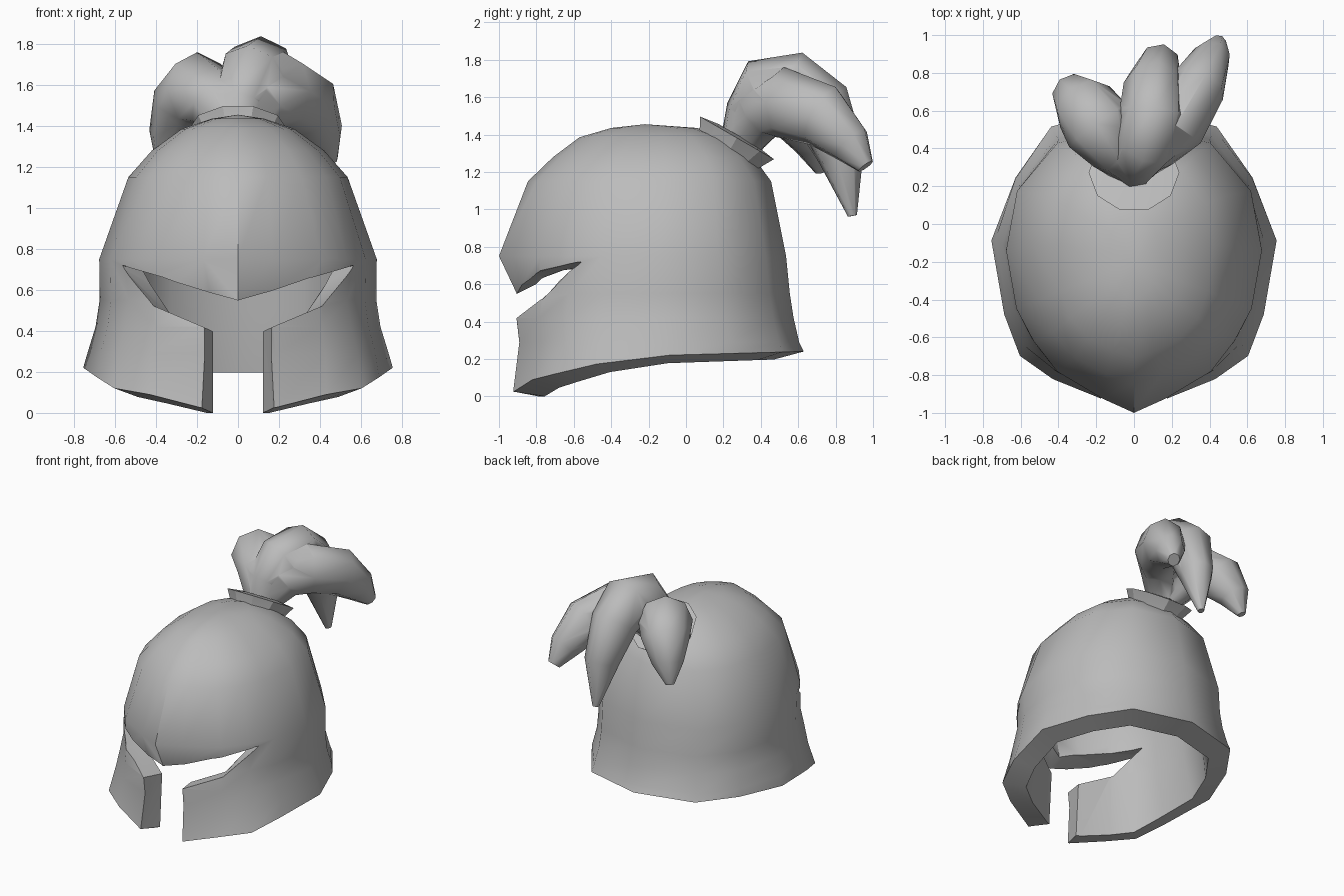
import bpy, bmesh, math
from mathutils import Vector, Matrix

if "Cube" in bpy.data.objects:
    bpy.data.objects.remove(bpy.data.objects["Cube"], do_unlink=True)

grey = bpy.data.materials.new("plain_grey")
grey.use_nodes = True
grey.diffuse_color = (0.5, 0.5, 0.5, 1)
grey.node_tree.nodes["Principled BSDF"].inputs["Base Color"].default_value = (0.5, 0.5, 0.5, 1)


def make(name, bm):
    bmesh.ops.recalc_face_normals(bm, faces=bm.faces)
    mesh = bpy.data.meshes.new(name)
    bm.to_mesh(mesh)
    bm.free()
    mesh.materials.append(grey)
    obj = bpy.data.objects.new(name, mesh)
    bpy.context.collection.objects.link(obj)
    return obj


def smooth(obj, angle):
    bpy.ops.object.select_all(action='DESELECT')
    obj.select_set(True)
    bpy.context.view_layer.objects.active = obj
    bpy.ops.object.shade_smooth_by_angle(angle=math.radians(angle))


def combine(target, other, operation):
    """Apply an exact boolean and drop the second object."""
    mod = target.modifiers.new("combine", 'BOOLEAN')
    mod.operation = operation
    mod.solver = 'EXACT'
    mod.object = other
    bpy.context.view_layer.objects.active = target
    bpy.ops.object.modifier_apply(modifier=mod.name)
    bpy.data.objects.remove(other, do_unlink=True)


def loft(bm, rings, start=None, end=None):
    """Skin closed rings of points; each end closes to a pole or a flat cap."""
    loops = [[bm.verts.new(p) for p in ring] for ring in rings]
    n = len(loops[0])
    for a, b in zip(loops, loops[1:]):
        for i in range(n):
            j = (i + 1) % n
            bm.faces.new((a[i], a[j], b[j], b[i]))
    for loop, pole in ((loops[0], start), (loops[-1], end)):
        if pole is None:
            bm.faces.new(loop)
        else:
            tip = bm.verts.new(pole)
            for i in range(n):
                bm.faces.new((loop[i], loop[(i + 1) % n], tip))


# Helmet shell: half outlines for rim, brow and dome, blended from level to level
outlines = [
    [(0, -1), (.25, -.9), (.57, -.78), (.8, -.63), (.91, -.36),
     (1, .12), (.83, .53), (.58, .86), (0, 1)],
    [(0, -1), (.25, -.9), (.6, -.715), (.785, -.505), (.92, -.28),
     (1, .12), (.915, .53), (.6, .86), (0, 1)],
    [(0, -1), (.27, -.93), (.58, -.8), (.81, -.6), (.93, -.33),
     (1, .12), (.92, .53), (.6, .86), (0, 1)]]


def level(z, front, back, width, blend):
    k = min(int(blend), 1)
    half = [Vector(a).lerp(Vector(b), blend - k) for a, b in zip(outlines[k], outlines[k + 1])]
    plan = half + [Vector((-p.x, p.y)) for p in half[-2:0:-1]]
    mid, depth = (front + back) / 2, (back - front) / 2
    return [Vector((p.x * width, mid + p.y * depth, z)) for p in plan]


def rim_height(y):
    steps = [(-1, 0), (-.93, .02), (-.82, .09), (-.5, .17), (-.1, .22), (.63, .24)]
    for (y0, z0), (y1, z1) in zip(steps, steps[1:]):
        if y <= y1:
            return z0 + (z1 - z0) * (y - y0) / (y1 - y0)
    return steps[-1][1]


outer_levels = [(.29, -.96, .605, .735, .3), (.42, -.98, .575, .695, .5),
                (.55, -.98, .555, .675, .75), (.75, -1, .535, .677, 1),
                (1.15, -.845, .455, .535, 1.9), (1.28, -.71, .36, .42, 2),
                (1.385, -.57, .22, .275, 2), (1.435, -.4, .06, .13, 2)]
inner_levels = [(1.32, -.5, .15, .25, 2), (1.2, -.65, .27, .38, 2), (1.05, -.74, .34, .46, 2),
                (.75, -.83, .385, .54, 1), (.5, -.79, .41, .55, .6)]
rim_out = level(0, -1, .63, .755, 0)
rim_in = level(0, -.82, .47, .61, 0)
for a, b in zip(rim_out, rim_in):
    a.z = rim_height(a.y)
    b.z = max(0, a.z - .043)
outer = [level(*v) for v in outer_levels]
# The brow tucks in below its beak
for column, tuck in ((0, .075), (1, .04), (-1, .04)):
    outer[2][column].y += tuck
bm = bmesh.new()
loft(bm, [level(*v) for v in inner_levels] + [rim_in, rim_out] + outer,
     (0, -.18, 1.39), (0, -.22, 1.455))
helmet = make("helmet_shell", bm)

# Face opening: pairs of outer and inner edge points, stretched through the wall
pairs = [((0, -.9, .55), (0, -.76, .62)), ((.36, -.8, .66), (.29, -.67, .67)),
         ((.575, -.57, .722), (.46, -.46, .69)), ((.43, -.8, .53), (.36, -.67, .5)),
         ((.17, -.93, .42), (.128, -.77, .4)), ((.18, -.93, -.08), (.12, -.77, -.1))]
pairs = [(Vector(a), Vector(b)) for a, b in pairs]
flip = Vector((-1, 1, 1))
pairs += [(a * flip, b * flip) for a, b in pairs[:0:-1]]
bm = bmesh.new()
loft(bm, [[a + (a - b) * 1.3 for a, b in pairs], [a for a, b in pairs],
          [b for a, b in pairs], [b + (b - a) * 1.2 for a, b in pairs]])
bmesh.ops.triangulate(bm, faces=bm.faces)
combine(helmet, make("face_opening_cutter", bm), 'DIFFERENCE')
smooth(helmet, 46)
# Sharp ridge down the middle of the brow
for edge in helmet.data.edges:
    ends = [helmet.data.vertices[i].co for i in edge.vertices]
    if all(abs(p.x) < .001 and p.y < -.84 and p.z < 1.2 for p in ends):
        edge.use_edge_sharp = True

# Collar: tilted ten-sided flared disc
tilt = Matrix.Translation((0, .272, 1.382)) @ Matrix.Rotation(math.radians(-30), 4, 'X')
bm = bmesh.new()
loft(bm, [[tilt @ Vector((r * math.cos(k * math.tau / 10), r * math.sin(k * math.tau / 10), h))
           for k in range(10)] for r, h in ((.17, -.14), (.19, -.085), (.24, 0), (.13, .015))])
smooth(make("plume_collar", bm), 30)


# Plume: three tapering locks that curl backwards and merge at the root
def lock(name, path, width, sides=8):
    pts = [Vector(p[:3]) for p in path]
    run = pts[-1] - pts[0]
    side = Vector((run.y, -run.x, 0)).normalized()
    rings = []
    for i, p in enumerate(pts):
        along = (pts[min(i + 1, len(pts) - 1)] - pts[max(i - 1, 0)]).normalized()
        across = (side - along * side.dot(along)).normalized()
        up = across.cross(along)
        r = path[i][3]
        rings.append([p + across * r * width * math.sin(k * math.tau / sides)
                      + up * r * math.cos(k * math.tau / sides) for k in range(sides)])
    bm = bmesh.new()
    loft(bm, rings)
    bmesh.ops.triangulate(bm, faces=bm.faces)
    return make(name, bm)


plume = lock("plume", [(0, .3, 1.36, .12), (.01, .35, 1.5, .15), (.07, .43, 1.63, .19),
                       (.1, .57, 1.645, .2), (.1, .72, 1.55, .175),
                       (.13, .83, 1.29, .13), (.14, .89, .965, .025)], .9)
left_lock = lock("left_lock", [(.02, .31, 1.37, .11), (.11, .4, 1.51, .15), (.22, .52, 1.57, .19),
                               (.34, .73, 1.5, .175), (.41, .88, 1.35, .12),
                               (.445, .96, 1.23, .05)], .85)
right_lock = lock("right_lock", [(-.02, .31, 1.37, .11), (-.1, .4, 1.51, .15),
                                 (-.19, .52, 1.57, .19), (-.26, .62, 1.49, .17),
                                 (-.33, .69, 1.34, .11), (-.37, .72, 1.2, .03)], 1)
combine(plume, left_lock, 'UNION')
combine(plume, right_lock, 'UNION')
smooth(plume, 60)
